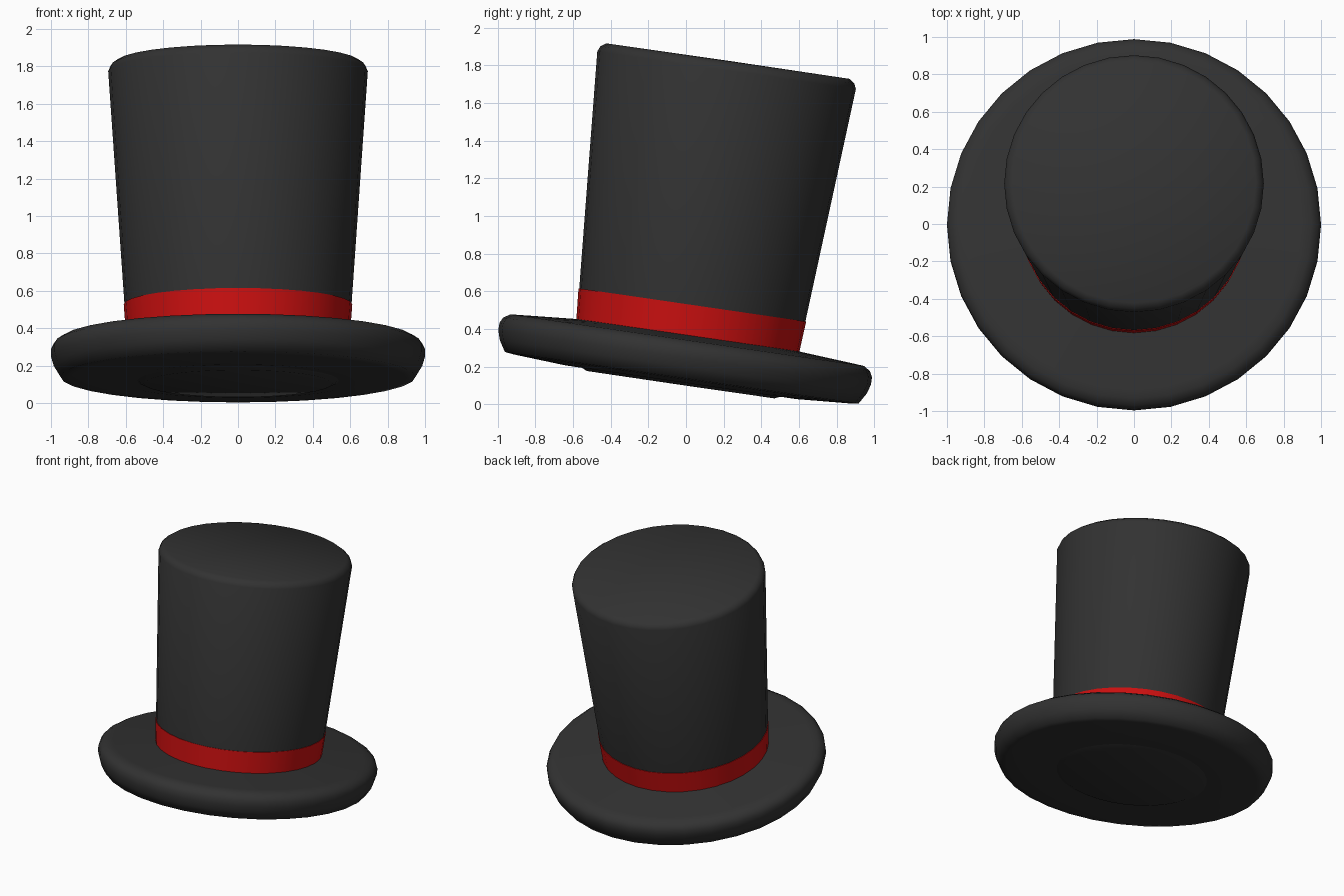
import bpy, bmesh, math

if "Cube" in bpy.data.objects:
    bpy.data.objects.remove(bpy.data.objects["Cube"])

SIDES = 32
TILT = math.radians(-8.3)


def material(name, rgb):
    m = bpy.data.materials.new(name)
    m.diffuse_color = (*rgb, 1)
    m.use_nodes = True
    m.node_tree.nodes["Principled BSDF"].inputs["Base Color"].default_value = m.diffuse_color
    return m


def lathe(name, profile, mat):
    """Spin a (radius, height) profile about the hat axis; a zero radius closes to a point."""
    bm = bmesh.new()
    rings = []
    for r, z in profile:
        if r == 0:
            rings.append([bm.verts.new((0, 0, z))] * SIDES)
        else:
            rings.append([bm.verts.new((r * math.cos(a), r * math.sin(a), z))
                          for a in (2 * math.pi * i / SIDES for i in range(SIDES))])
    for lo, hi in zip(rings, rings[1:]):
        for i in range(SIDES):
            j = (i + 1) % SIDES
            corners = list(dict.fromkeys([lo[i], lo[j], hi[j], hi[i]]))
            bm.faces.new(corners)
    bmesh.ops.recalc_face_normals(bm, faces=bm.faces)
    mesh = bpy.data.meshes.new(name)
    bm.to_mesh(mesh)
    bm.free()
    obj = bpy.data.objects.new(name, mesh)
    bpy.context.collection.objects.link(obj)
    mesh.materials.append(mat)
    # The whole hat leans backwards
    obj.rotation_euler = (TILT, 0, 0)
    obj.location = (0, -0.0425, 0.006)
    bpy.ops.object.select_all(action='DESELECT')
    obj.select_set(True)
    bpy.context.view_layer.objects.active = obj
    bpy.ops.object.shade_smooth_by_angle(angle=math.radians(60))
    return obj


felt = material("black_felt", (0.032, 0.032, 0.032))
ribbon = material("red_ribbon", (0.6, 0.005, 0.005))

# Brim: lens-shaped disc with a rounded edge
lathe("brim", [(0.50, 0.116), (0.62, 0.112), (0.90, 0.130), (0.949, 0.136),
               (0.985, 0.195), (1.0, 0.245), (1.0, 0.285), (0.985, 0.315),
               (0.949, 0.338), (0.90, 0.342), (0.55, 0.368)], felt)

# Crown: flared tube, bevelled at the top, its rounded foot showing under the brim
lathe("crown", [(0, 0.098), (0.503, 0.099), (0.575, 0.13), (0.594, 0.365),
                (0.607, 0.527), (0.694, 1.787), (0.682, 1.815),
                (0.652, 1.836), (0, 1.838)], felt)

# Ribbon band wrapped around the foot of the crown
lathe("hat_band", [(0.585, 0.355), (0.598, 0.355), (0.611, 0.527),
                   (0.600, 0.527)], ribbon)
